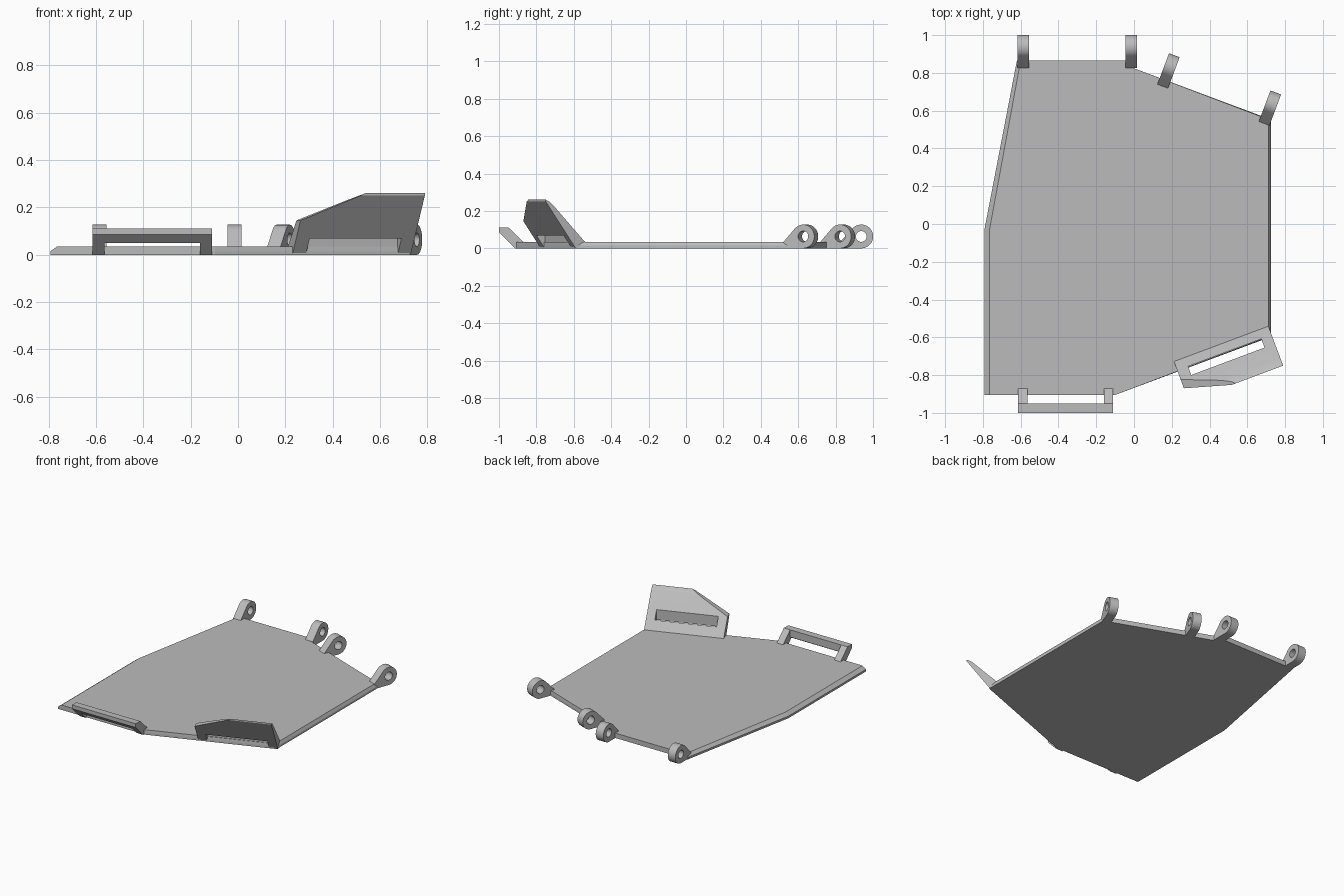
import bpy, bmesh
from math import sin, cos, pi, radians, acos, atan2
from mathutils import Matrix, Vector

old = bpy.data.objects.get("Cube")
if old:
    bpy.data.objects.remove(old, do_unlink=True)

grey = bpy.data.materials.new("plain_grey")
grey.use_nodes = True
colour = (0.5, 0.5, 0.5, 1)
grey.diffuse_color = colour
grey.node_tree.nodes["Principled BSDF"].inputs["Base Color"].default_value = colour

TURN = radians(20.5)   # slant of the angled front and rear edges


def finish(bm, name):
    bmesh.ops.recalc_face_normals(bm, faces=bm.faces[:])
    mesh = bpy.data.meshes.new(name)
    bm.to_mesh(mesh)
    bm.free()
    obj = bpy.data.objects.new(name, mesh)
    bpy.context.collection.objects.link(obj)
    mesh.materials.append(grey)
    return obj


def loft(bm, rings):
    """Closed solid through a list of equal-length rings."""
    rows = [[bm.verts.new(p) for p in ring] for ring in rings]
    for a, b in zip(rows, rows[1:]):
        for i in range(len(a)):
            j = (i + 1) % len(a)
            bm.faces.new((a[i], a[j], b[j], b[i]))
    bm.faces.new(rows[0])
    bm.faces.new(rows[-1])


def prism(bm, profile, x0, x1):
    """Extrude a (y, z) profile along x."""
    loft(bm, [[(x, y, z) for y, z in profile] for x in (x0, x1)])


def cut(obj, cutter):
    mod = obj.modifiers.new("cut", "BOOLEAN")
    mod.operation = "DIFFERENCE"
    mod.solver = "EXACT"
    mod.object = cutter
    cutter.hide_render = True
    bpy.ops.object.select_all(action="DESELECT")
    bpy.context.view_layer.objects.active = obj
    obj.select_set(True)
    bpy.ops.object.modifier_apply(modifier=mod.name)
    bpy.data.objects.remove(cutter, do_unlink=True)


def smooth(obj):
    bpy.ops.object.select_all(action="DESELECT")
    bpy.context.view_layer.objects.active = obj
    obj.select_set(True)
    bpy.ops.object.shade_smooth_by_angle(angle=radians(30))


# Base plate, chamfered along its sides
def outline(left, right, shift, z):
    pts = [(left, -0.905), (-0.1, -0.905), (right, -0.597), (right, 0.553),
           (-0.01, 0.828), (-0.03, 0.865), (-0.62 + shift, 0.865), (left, -0.03)]
    return [(x, y, z) for x, y in pts]


bm = bmesh.new()
loft(bm, [outline(-0.792, 0.725, 0, 0), outline(-0.792, 0.725, 0, 0.015),
          outline(-0.765, 0.713, 0.02, 0.035)])
finish(bm, "base_plate")

# Rear hinge lugs: teardrop with a pin hole
R, REACH, HALF, ROOT = 0.0635, 0.112, 0.03, 0.035


def circle(r, start, end, n):
    return [(REACH + r * cos(start + (end - start) * i / n),
             R + r * sin(start + (end - start) * i / n)) for i in range(n + 1)]


def hinge_lug(name, x, y, turn):
    to_root = Vector((-REACH, ROOT - R))
    tangent = atan2(to_root.y, to_root.x) % (2 * pi) - acos(R / to_root.length)
    bm = bmesh.new()
    prism(bm, [(0, 0)] + circle(R, -pi / 2, tangent, 32) + [(0, ROOT)], -HALF, HALF)
    lug = finish(bm, name)
    bm = bmesh.new()
    prism(bm, circle(0.029, 0, 2 * pi, 32)[:-1], -0.1, 0.1)
    cut(lug, finish(bm, "pin_hole_cutter"))
    lug.data.transform(Matrix.Translation((x, y, 0)) @ Matrix.Rotation(-turn, 4, "Z"))
    smooth(lug)


hinge_lug("hinge_lug_right_outer", -0.586, 0.825, 0)
hinge_lug("hinge_lug_right_inner", -0.015, 0.825, 0)
hinge_lug("hinge_lug_left_inner", 0.152, 0.729, TURN)
hinge_lug("hinge_lug_left_outer", 0.689, 0.532, TURN)

# Front handle: two slanted arms and a cross bar
arm = [(-1, 0.085), (-1, 0.112), (-0.95, 0.112), (-0.87, 0.035), (-0.87, 0), (-0.915, 0)]
bar = [(-1, 0.085), (-1, 0.112), (-0.95, 0.112), (-0.95, 0.06), (-0.965, 0.05)]
for name, x0, x1, profile in (("handle_arm_right", -0.615, -0.565, arm),
                              ("handle_arm_left", -0.16, -0.11, arm),
                              ("handle_bar", -0.565, -0.16, bar)):
    bm = bmesh.new()
    prism(bm, profile, x0, x1)
    finish(bm, name)

# Raised front flap: tapered slab with a clipped corner and a long slot
slab = [(-0.808, 0), (-0.979, 0.25), (-0.979, 0.26), (-0.96, 0.25),
        (-0.936, 0.23), (-0.756, 0.035), (-0.756, 0)]
bm = bmesh.new()
prism(bm, slab, -0.057, 0.477)
clip = bmesh.ops.bisect_plane(bm, geom=bm.verts[:] + bm.edges[:] + bm.faces[:],
                              plane_co=(-0.057, 0, 0.145), plane_no=(-0.115, 0, 0.267),
                              clear_outer=True)
rim = [e for e in clip["geom_cut"] if isinstance(e, bmesh.types.BMEdge)]
bmesh.ops.contextual_create(bm, geom=rim)
flap = finish(bm, "front_flap")
bm = bmesh.new()
prism(bm, [(-0.806, -0.1), (-0.806, 0.5), (-0.855, 0.5), (-0.855, -0.1)], 0.004, 0.418)
cut(flap, finish(bm, "slot_cutter"))
flap.data.transform(Matrix.Rotation(TURN, 4, "Z"))
smooth(flap)
